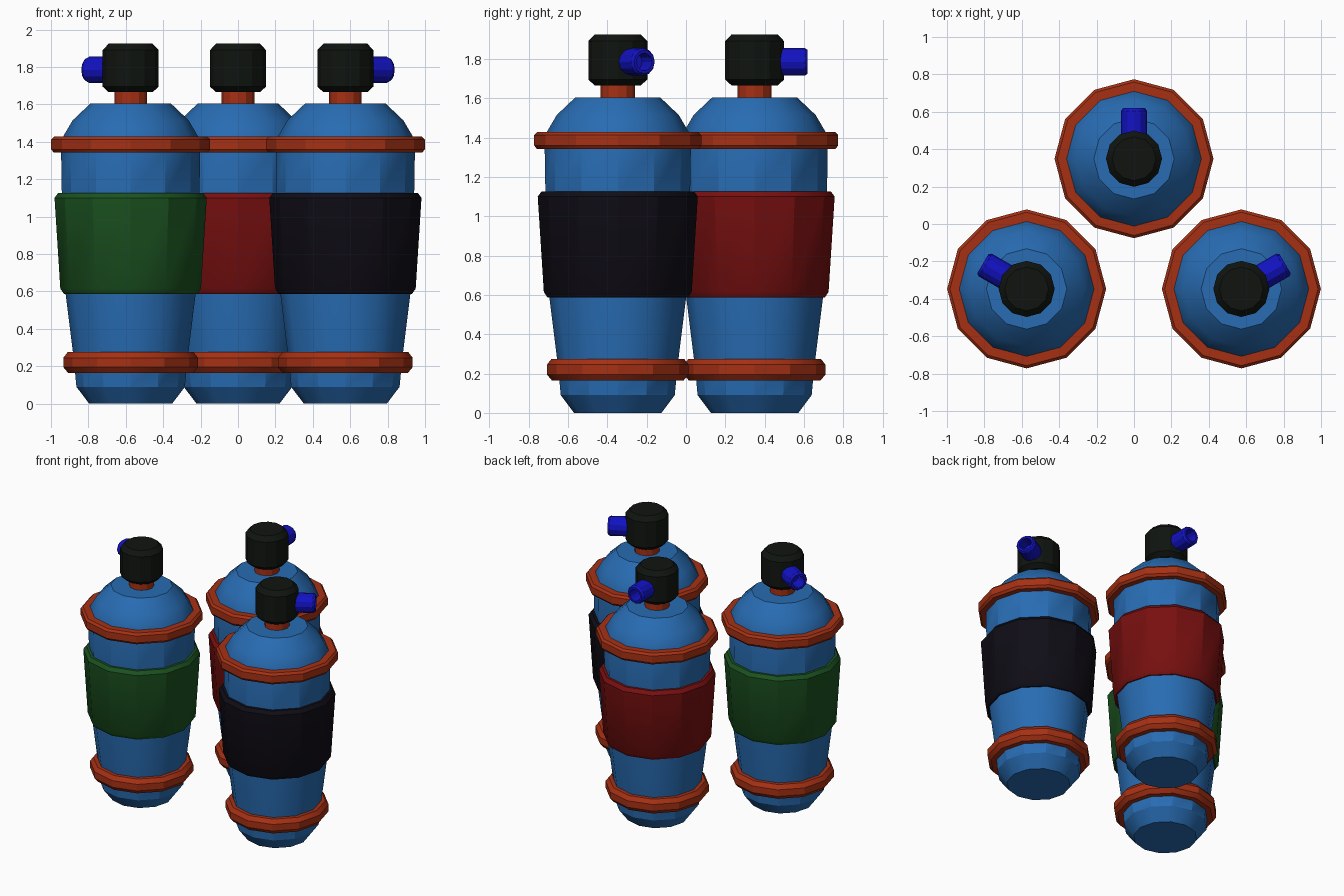
import bpy, bmesh, math
from mathutils import Matrix, Vector

if "Cube" in bpy.data.objects:
    bpy.data.objects.remove(bpy.data.objects["Cube"])

SIDES = 12


def material(name, rgb):
    m = bpy.data.materials.new(name)
    m.diffuse_color = (*rgb, 1)
    m.use_nodes = True
    m.node_tree.nodes["Principled BSDF"].inputs["Base Color"].default_value = m.diffuse_color
    return m


BLUE = material("tank_blue", (0.021, 0.15, 0.45))
ORANGE = material("band_orange", (0.38, 0.03, 0.007))
HEAD = material("valve_black", (0.005, 0.007, 0.005))
NOZZLE = material("nozzle_blue", (0.006, 0.006, 0.55))
GREEN = material("sleeve_green", (0.011, 0.085, 0.014))
RED = material("sleeve_red", (0.19, 0.005, 0.005))
BLACK = material("sleeve_black", (0.005, 0.004, 0.008))


def lathe(name, profile, mat, matrix, ring=False):
    """Spin (radius, height) points; ring closes the profile, otherwise ends are capped."""
    bm = bmesh.new()
    loops = []
    for r, z in profile:
        loops.append([bm.verts.new((r * math.cos(math.tau * i / SIDES),
                                    r * math.sin(math.tau * i / SIDES), z))
                      for i in range(SIDES)])
    pairs = list(zip(loops, loops[1:]))
    if ring:
        pairs.append((loops[-1], loops[0]))
    else:
        bm.faces.new(loops[0])
        bm.faces.new(loops[-1])
    for a, b in pairs:
        for i in range(SIDES):
            j = (i + 1) % SIDES
            bm.faces.new((a[i], a[j], b[j], b[i]))
    bmesh.ops.recalc_face_normals(bm, faces=bm.faces)
    mesh = bpy.data.meshes.new(name)
    bm.to_mesh(mesh)
    bm.free()
    mesh.materials.append(mat)
    ob = bpy.data.objects.new(name, mesh)
    ob.matrix_world = matrix
    bpy.context.collection.objects.link(ob)
    bpy.ops.object.select_all(action='DESELECT')
    ob.select_set(True)
    bpy.context.view_layer.objects.active = ob
    bpy.ops.object.shade_smooth_by_angle(angle=math.radians(29.8))
    return ob


BODY = [(0.222, 0), (0.29, 0.09), (0.302, 0.22), (0.348, 0.59), (0.368, 1.12),
        (0.372, 1.36), (0.36, 1.43), (0.31, 1.515), (0.215, 1.605)]
LOWER_BAND = [(0.28, 0.165), (0.335, 0.165), (0.36, 0.195), (0.36, 0.245),
              (0.337, 0.275), (0.28, 0.275)]
SLEEVE = [(0.33, 0.587), (0.357, 0.587), (0.376, 0.615), (0.407, 1.10),
          (0.387, 1.127), (0.35, 1.127)]
UPPER_BAND = [(0.34, 1.343), (0.412, 1.343), (0.425, 1.36), (0.425, 1.412),
              (0.41, 1.428), (0.34, 1.428)]
NECK = [(0.087, 1.59), (0.087, 1.68)]
VALVE = [(0.117, 1.665), (0.15, 1.695), (0.15, 1.89), (0.117, 1.925)]
# hollow spout, measured outward from the valve axis
SPOUT = [(0.07, 0.08), (0.07, 0.255), (0.06, 0.27), (0.045, 0.27), (0.045, 0.17)]

# position, sleeve colour and spout direction of each tank
TANKS = [("left", (-0.574, -0.347), GREEN, 150),
         ("right", (0.574, -0.347), BLACK, 30),
         ("back", (0, 0.349), RED, 90)]

for side, (x, y), sleeve, angle in TANKS:
    place = Matrix.Translation((x, y, 0))
    lathe(side + "_tank_body", BODY, BLUE, place)
    lathe(side + "_lower_band", LOWER_BAND, ORANGE, place, True)
    lathe(side + "_sleeve", SLEEVE, sleeve, place, True)
    lathe(side + "_upper_band", UPPER_BAND, ORANGE, place, True)
    lathe(side + "_neck", NECK, ORANGE, place)
    lathe(side + "_valve_head", VALVE, HEAD, place)
    turn = Matrix.Rotation(math.radians(angle), 4, 'Z') @ Matrix.Rotation(math.pi / 2, 4, 'Y')
    lathe(side + "_nozzle", SPOUT, NOZZLE, Matrix.Translation((x, y, 1.785)) @ turn)
